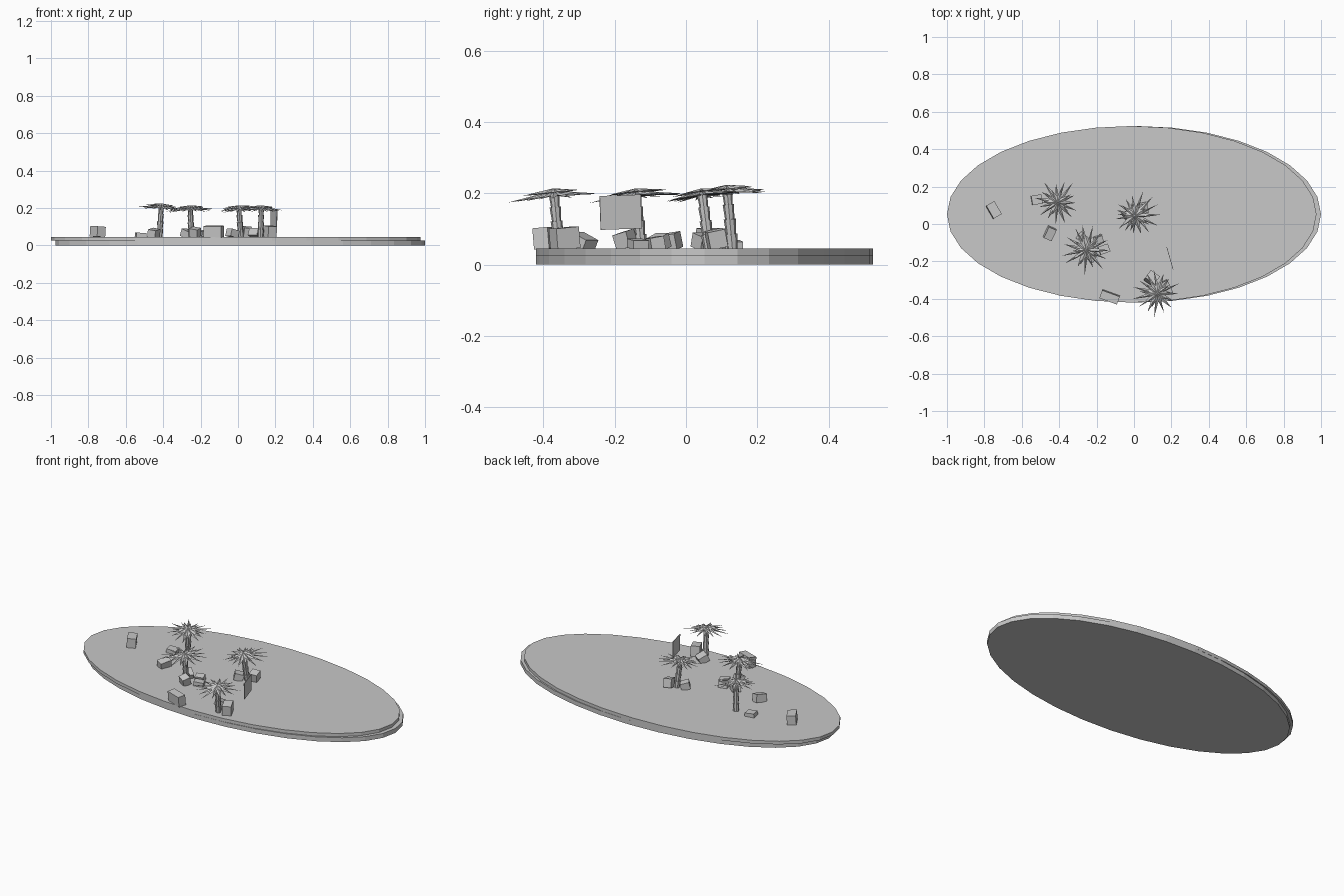
import bpy, bmesh, math, random
from mathutils import Matrix, Vector

random.seed(4)
if "Cube" in bpy.data.objects:
    bpy.data.objects.remove(bpy.data.objects["Cube"])

stone = bpy.data.materials.new("plain grey")
stone.use_nodes = True
grey = (0.58, 0.58, 0.58, 1)
stone.diffuse_color = grey
stone.node_tree.nodes["Principled BSDF"].inputs["Base Color"].default_value = grey

GROUND = 0.045


def finish(bm, name):
    bmesh.ops.recalc_face_normals(bm, faces=bm.faces)
    mesh = bpy.data.meshes.new(name)
    bm.to_mesh(mesh)
    bm.free()
    mesh.materials.append(stone)
    obj = bpy.data.objects.new(name, mesh)
    bpy.context.collection.objects.link(obj)
    return obj


def island_layer(name, x, width, z0, z1):
    bm = bmesh.new()
    bmesh.ops.create_cone(bm, cap_ends=True, segments=32, radius1=1, radius2=1, depth=1)
    place = Matrix.Translation((x, 0.052, (z0 + z1) / 2))
    bm.transform(place @ Matrix.Diagonal((width, 0.472, z1 - z0, 1)))
    finish(bm, name)


def box(name, pos, size, turn, tilt=0, roll=0):
    bm = bmesh.new()
    bmesh.ops.create_cube(bm, size=1)
    spin = Matrix.Rotation(math.radians(turn), 4, "Z")
    lean = Matrix.Rotation(math.radians(tilt), 4, "X") @ Matrix.Rotation(math.radians(roll), 4, "Y")
    bm.transform(Matrix.Translation(pos) @ spin @ lean @ Matrix.Diagonal((*size, 1)))
    finish(bm, name)


def trunk(name, base, top):
    # stacked flaring rings, each wider at its upper rim
    bm = bmesh.new()
    axis = top - base
    turn = Vector((0, 0, 1)).rotation_difference(axis).to_matrix().to_4x4()
    count = 4
    for i in range(count):
        place = Matrix.Translation(base + axis * (i + 0.5) / count) @ turn
        wide = 0.018 - 0.001 * i
        bmesh.ops.create_cone(bm, cap_ends=True, segments=8, radius1=wide - 0.003,
                              radius2=wide, depth=axis.length / count, matrix=place)
    finish(bm, name)


def star(bm, place, spikes, reach, notch, droop):
    # jagged leaf rosette with a raised and a lowered centre
    upper = bm.verts.new(place @ Vector((0, 0, 0.008)))
    lower = bm.verts.new(place @ Vector((0, 0, -0.006)))
    ring = []
    for i in range(spikes * 2):
        angle = math.pi * (i + random.uniform(-0.3, 0.3)) / spikes
        r = notch if i % 2 else reach * random.uniform(0.72, 1.05)
        z = -droop * r / reach
        ring.append(bm.verts.new(place @ Vector((r * math.cos(angle), r * math.sin(angle), z))))
    for a, b in zip(ring, ring[1:] + ring[:1]):
        bm.faces.new((upper, a, b))
        bm.faces.new((lower, b, a))


def palm(number, base, top):
    base, top = Vector((*base, GROUND)), Vector(top)
    trunk(f"palm_trunk_{number}", base, top)
    bm = bmesh.new()
    lean = Vector((0, 0, 1)).rotation_difference(top - base).to_matrix().to_4x4()
    place = Matrix.Translation(top) @ lean
    star(bm, place, 15, 0.132, 0.045, 0.014)
    star(bm, place @ Matrix.Translation((0, 0, 0.006)), 10, 0.09, 0.03, 0.004)
    finish(bm, f"palm_leaves_{number}")


# Island in two offset oval layers
island_layer("island_base", 0.012, 0.988, 0, 0.026)
island_layer("island_top", -0.012, 0.988, 0.026, GROUND)

# Palm trees
palms = [((-0.42, 0.13), (-0.41, 0.115, 0.21)),
         ((0.015, 0.065), (0.005, 0.045, 0.2)),
         ((-0.25, -0.125), (-0.255, -0.14, 0.2)),
         ((0.12, -0.355), (0.125, -0.37, 0.2))]
for n, (base, top) in enumerate(palms, 1):
    palm(n, base, top)

# Scattered square rocks: position, size, turn, tilt, roll
rocks = [((-0.75, 0.075, 0.073), (0.05, 0.08, 0.055), 30, 0, 4),
         ((-0.45, -0.05, 0.064), (0.045, 0.065, 0.045), -25, 8, 10),
         ((-0.52, 0.13, 0.054), (0.055, 0.05, 0.025), 10, 0, 5),
         ((-0.13, -0.39, 0.074), (0.1, 0.045, 0.06), -20, 5, 0),
         ((0.17, -0.34, 0.074), (0.05, 0.07, 0.06), 25, 5, 0),
         ((0.095, -0.29, 0.062), (0.06, 0.055, 0.04), -35, -25, 0),
         ((0.05, 0.085, 0.072), (0.045, 0.05, 0.05), 10, 12, 5),
         ((-0.03, 0.05, 0.064), (0.05, 0.05, 0.04), 35, 0, 15),
         ((-0.23, -0.17, 0.07), (0.05, 0.045, 0.045), -30, 15, 10),
         ((-0.16, -0.135, 0.058), (0.055, 0.045, 0.025), 20, 0, 5),
         ((-0.27, -0.08, 0.06), (0.06, 0.045, 0.04), -40, 0, 20),
         ((-0.19, -0.085, 0.06), (0.05, 0.04, 0.035), 15, 10, 0)]
for n, (pos, size, turn, tilt, roll) in enumerate(rocks, 1):
    box(f"rock_{n}", pos, size, turn, tilt, roll)

# Thin flat sail hanging above the ground
box("sail_panel", (0.192, -0.183, 0.147), (0.003, 0.12, 0.095), 16, 2)
